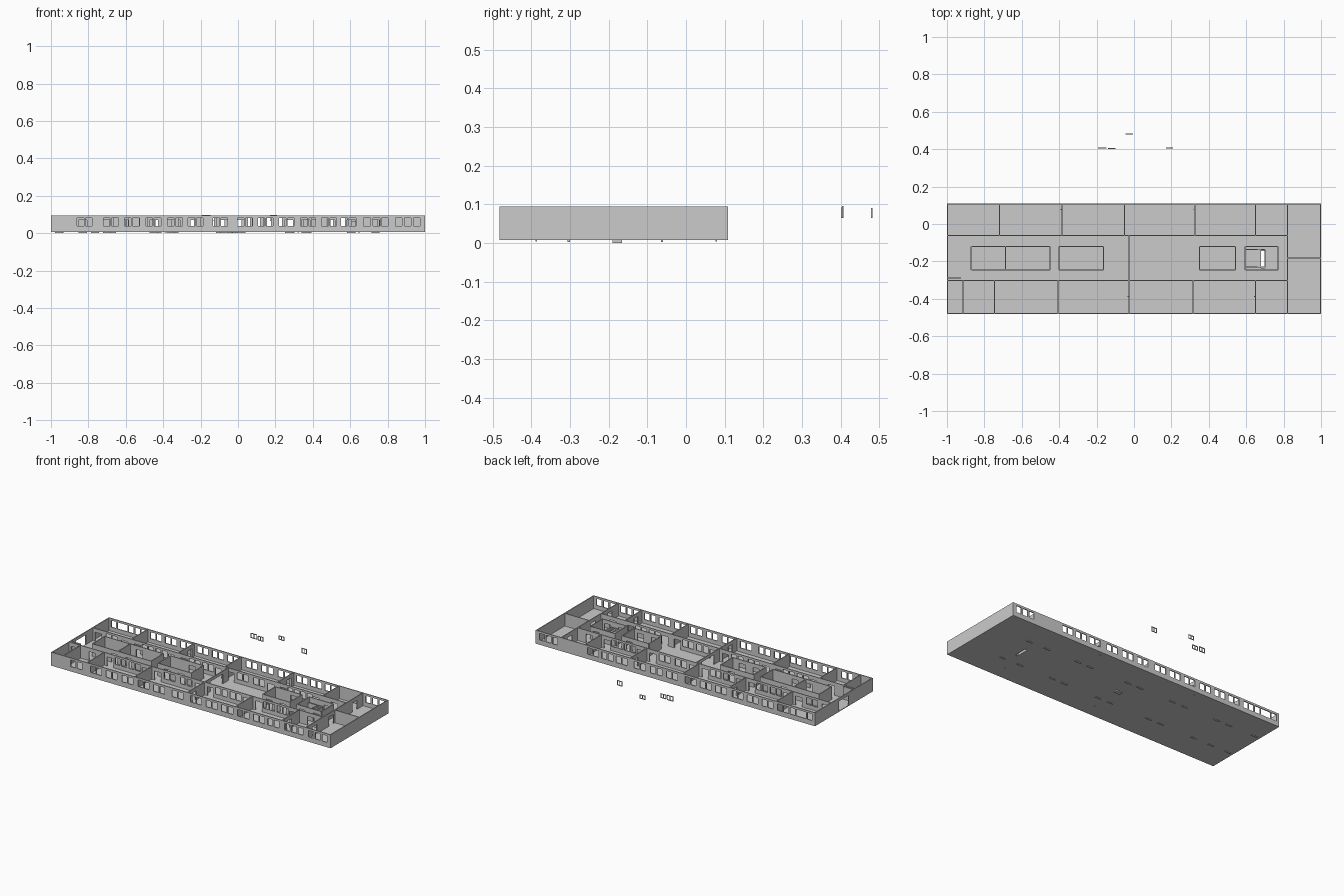
import bpy, bmesh
from mathutils import Vector

if "Cube" in bpy.data.objects:
    bpy.data.objects.remove(bpy.data.objects["Cube"])

BASE, FLOOR, TOP = 0.007, 0.012, 0.094   # slab underside, floor level, wall top
T = 0.006                                # wall thickness
YF, YB = -0.482, 0.109                   # front and back faces
YC1, YC2 = -0.303, -0.062                # corridor walls


def boxes_object(name, boxes):
    """One mesh object from a list of (x0, x1, y0, y1, z0, z1) boxes."""
    bm = bmesh.new()
    for x0, x1, y0, y1, z0, z1 in boxes:
        if x1 - x0 < 1e-5 or y1 - y0 < 1e-5 or z1 - z0 < 1e-5:
            continue
        vs = bmesh.ops.create_cube(bm, size=1)["verts"]
        size = Vector((x1 - x0, y1 - y0, z1 - z0))
        mid = Vector((x0 + x1, y0 + y1, z0 + z1)) / 2
        for v in vs:
            v.co = Vector(a * b for a, b in zip(v.co, size)) + mid
    me = bpy.data.meshes.new(name)
    bm.to_mesh(me)
    bm.free()
    ob = bpy.data.objects.new(name, me)
    bpy.context.collection.objects.link(ob)
    return ob


def wall(name, axis, pos, a, b, holes=(), z0=BASE, z1=TOP):
    """Straight wall along an axis, with openings (start, end, sill, head)."""
    spans, cur = [], a
    for s, e, lo, hi in sorted(holes):
        spans += [(cur, s, z0, z1), (s, e, z0, lo), (s, e, hi, z1)]
        cur = e
    spans.append((cur, b, z0, z1))
    p, q = pos - T / 2, pos + T / 2
    return boxes_object(name, [(s, e, p, q, l, h) if axis == "x" else (p, q, s, e, l, h)
                               for s, e, l, h in spans])


def window(c, w=0.036):
    return (c - w / 2, c + w / 2, 0.038, 0.081)


def door(c, w=0.045):
    return (c - w / 2, c + w / 2, FLOOR, 0.070)


def pairs(centres):
    return [window(c + d) for c in centres for d in (-0.022, 0.022)]


# Floor slab with a narrow stair slot
boxes_object("floor", [(-1, 1, YF, -0.235, BASE, FLOOR), (-1, 1, -0.145, YB, BASE, FLOOR),
                       (-1, 0.68, -0.235, -0.145, BASE, FLOOR),
                       (0.70, 1, -0.235, -0.145, BASE, FLOOR)])

# Outer walls
end_trio = [window(c) for c in (0.86, 0.908, 0.956)]
front_holes = pairs([-0.82, -0.68, -0.567, -0.453, -0.338, -0.227, -0.095,
                     0.037, 0.147, 0.26, 0.375, 0.487, 0.59])
front_holes += [window(c) for c in (0.69, 0.74, 0.785)] + end_trio
wall("front_wall", "x", YF + T / 2, -1, 1, front_holes)
back_holes = pairs([-0.94, -0.86, -0.77, -0.66, -0.553, -0.445, -0.327, -0.217, -0.108,
                    0.025, 0.137, 0.255, 0.385, 0.487, 0.59])
wall("back_wall", "x", YB - T / 2, -1, 1, back_holes + end_trio)
wall("right_wall", "y", 1 - T / 2, YF, YB)
wall("left_wall", "y", -1 + T / 2, YF, YB, [(-0.235, -0.135, FLOOR, 0.075)])

# Room dividers on both sides of the corridor
back_divs = [-0.72, -0.385, -0.05, 0.325, 0.65]
front_divs = [-0.915, -0.745, -0.405, -0.027, 0.317, 0.65]
for x in back_divs:
    wall("back_divider", "y", x, YC2, YB, [door(0.055)] if x in (-0.385, 0.325) else [])
for x in front_divs:
    wall("front_divider", "y", x, YF, YC1, [door(-0.41)] if x in (-0.027, 0.65) else [])

# Corridor walls: a door near each end of a room, windows between
sills = []
for name, y, divs in (("back_corridor_wall", YC2, back_divs),
                      ("front_corridor_wall", YC1, front_divs)):
    holes = []
    edges = [-1] + divs + [0.82]
    for a, b in zip(edges, edges[1:]):
        if b - a < 0.2:
            ends = [(a + b) / 2]
        else:
            ends = [a + 0.045, b - 0.045]
            n = 2 if b - a > 0.3 else 1
            step = (b - a - 0.14) / n
            holes += pairs([a + 0.07 + step * (i + 0.5) for i in range(n)])
        holes += [door(c) for c in ends]
        sills += [(c - 0.022, c + 0.022, y - T / 2, y + T / 2, 0.002, FLOOR) for c in ends]
    wall(name, "x", y, -1, 0.82, holes)

# Thresholds that dip just under the slab
sills.append((-0.05, -0.01, -0.19, -0.165, 0.0, FLOOR))
boxes_object("door_thresholds", sills)

# End rooms, entrance return and corridor cross wall
wall("end_room_wall", "y", 0.82, YF, YB, [door(-0.39), door(-0.22), door(0.02)])
wall("end_room_divider", "x", -0.183, 0.82, 1)
wall("entrance_return", "x", -0.288, -1, -0.925)
wall("corridor_cross_wall", "y", -0.027, YC1, YC2, [(-0.245, -0.12, FLOOR, 0.075)])

# Service cores standing in the corridor
Y0, Y1 = -0.246, -0.12
for x0, x1 in ((-0.87, -0.45), (-0.40, -0.163), (0.35, 0.542), (0.595, 0.77)):
    c = (x0 + x1) / 2
    wall("core_front", "x", Y0, x0, x1, [door(c - 0.05), door(c + 0.05)])
    wall("core_back", "x", Y1, x0, x1, [door(c + 0.04)])
    for x in (x0, x1):
        wall("core_side", "y", x, Y0, Y1)
wall("core_divider", "y", -0.687, Y0, Y1)

# Stair shaft nested in the right-hand core
for y in (-0.23, -0.137):
    wall("stair_side", "x", y, 0.595, 0.70, z1=0.065)
for x in (0.675, 0.70):
    wall("stair_end", "y", x, -0.23, -0.137, z1=0.065)
boxes_object("stair_steps", [(0.60 + i * 0.012, 0.612 + i * 0.012, -0.227, -0.14, FLOOR,
                              0.02 + i * 0.008) for i in range(6)])

# Door leaves standing ajar in the room dividers
boxes_object("door_leaves", [(x - 0.008, x + 0.001, y - 0.002, y + 0.002, 0.004, 0.07)
                             for x, y in ((-0.385, 0.078), (0.325, 0.078),
                                          (-0.027, -0.387), (0.65, -0.387))])

# Detached two-pane window frames behind the building
for x, y, w, top in ((-0.170, 0.406, 0.044, 0.096), (-0.12, 0.403, 0.04, 0.092),
                     (-0.026, 0.481, 0.04, 0.09), (0.19, 0.406, 0.038, 0.096)):
    a, b, lo, f = x - w / 2, x + w / 2, 0.064, 0.004
    y0, y1 = y - 0.002, y + 0.002
    boxes_object("detached_window", [
        (a, b, y0, y1, lo, lo + f), (a, b, y0, y1, top - f, top),
        (a, a + f, y0, y1, lo + f, top - f), (b - f, b, y0, y1, lo + f, top - f),
        (x - f / 2, x + f / 2, y0, y1, lo + f, top - f)])
